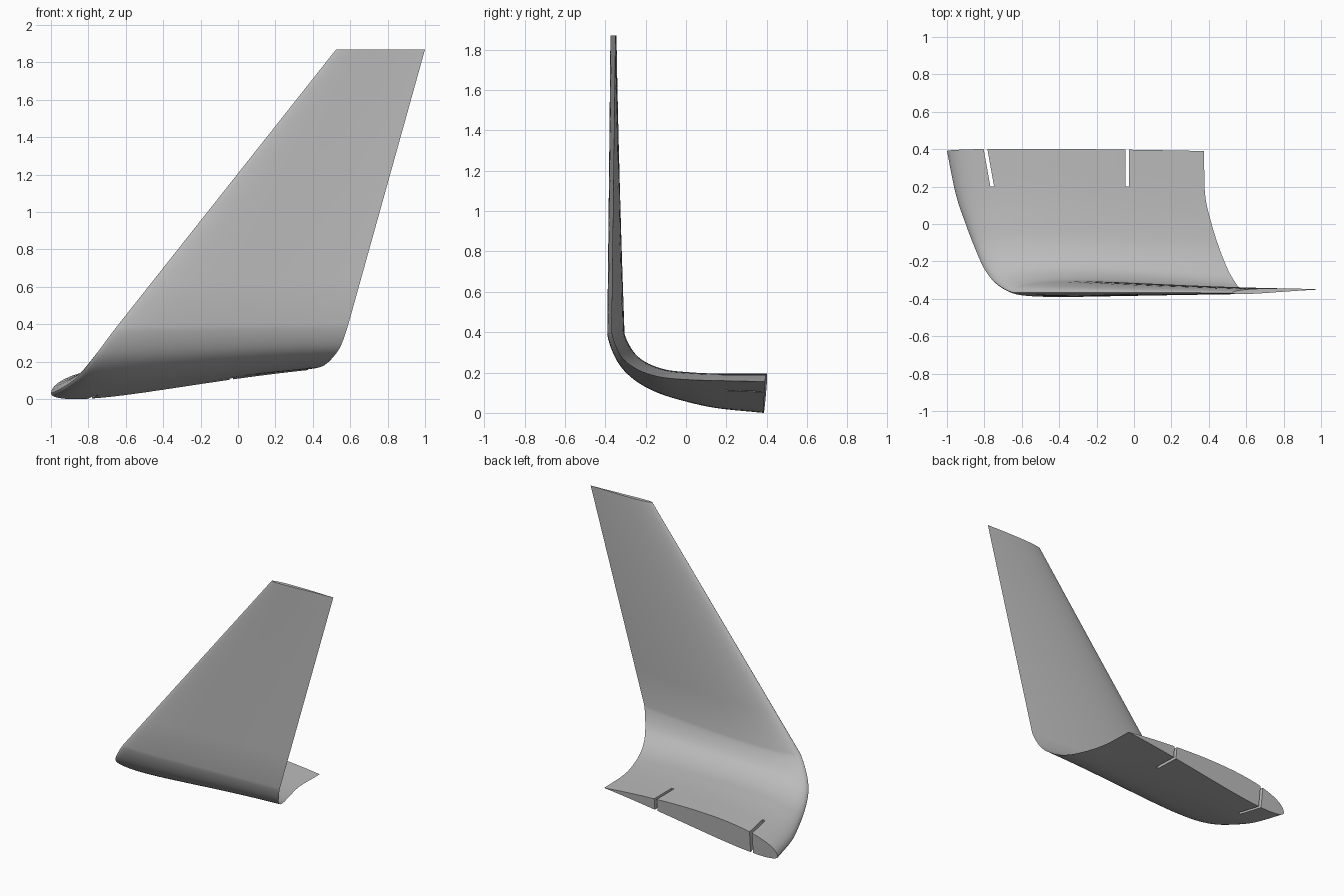
import bpy, bmesh, math
from mathutils import Vector

if "Cube" in bpy.data.objects:
    bpy.data.objects.remove(bpy.data.objects["Cube"], do_unlink=True)

grey = bpy.data.materials.new("plain grey")
grey.use_nodes = True
colour = (0.5, 0.5, 0.5, 1)
grey.diffuse_color = colour
grey.node_tree.nodes["Principled BSDF"].inputs["Base Color"].default_value = colour

# Stations: leading edge xyz, trailing edge xyz, cant angle, upper and lower fullness
STATIONS = [
    (-1.0, .39, .03, .375, .39, .155, 6, .085, .044),
    (-.953, .16, .052, .38, .16, .16, 9, .076, .042),
    (-.9, 0, .085, .415, 0, .165, 16, .068, .038),
    (-.85, -.13, .125, .46, -.14, .18, 28, .06, .034),
    (-.8, -.24, .185, .505, -.25, .22, 44, .055, .03),
    (-.74, -.315, .265, .55, -.325, .285, 64, .052, .027),
    (-.65, -.365, .385, .59, -.37, .4, 88, .05, .025),
]
TIP = Vector((.525, -.368, 1.87, 1, -.35, 1.87, 90, .035, .025))


def smooth_stations(rows, steps):
    """Catmull-Rom through the blend, ending tangent to the straight blade."""
    pts = [Vector(r) for r in rows]
    pts = [pts[0] * 2 - pts[1]] + pts + [pts[-1].lerp(TIP, .08)]
    out = []
    for a, b, c, d in zip(pts, pts[1:], pts[2:], pts[3:]):
        for i in range(steps):
            t = i / steps
            out.append((b * 2 + (c - a) * t + (a * 2 - b * 5 + c * 4 - d) * t * t
                        + (b * 3 - a - c * 3 + d) * t ** 3) / 2)
    return out + [pts[-2].lerp(TIP, i / 6) for i in range(7)]


def fullness(t):
    return 10 * (.2969 * math.sqrt(t) - .126 * t - .3516 * t ** 2
                 + .2843 * t ** 3 - .1036 * t ** 4)


def section(s, n=28):
    lead, trail = Vector(s[0:3]), Vector(s[3:6])
    cant = math.radians(s[6])
    normal = Vector((0, math.sin(cant), math.cos(cant)))
    chord = (trail - lead).length
    ring = []
    for k in range(2 * n):
        t = (1 + math.cos(math.pi * k / n)) / 2
        if k < n:
            h = s[7] * fullness(t)
        else:
            h = -s[8] * fullness(t) * (1 - .9 * t)
        ring.append(lead.lerp(trail, t) + normal * chord * h)
    return ring


def make_object(name, bm):
    bmesh.ops.recalc_face_normals(bm, faces=bm.faces)
    mesh = bpy.data.meshes.new(name)
    bm.to_mesh(mesh)
    bm.free()
    mesh.materials.append(grey)
    ob = bpy.data.objects.new(name, mesh)
    bpy.context.collection.objects.link(ob)
    return ob


# Winglet skin: lofted aerofoil sections with flat ends
bm = bmesh.new()
rings = [[bm.verts.new(p) for p in section(s)] for s in smooth_stations(STATIONS, 6)]
for low, high in zip(rings, rings[1:]):
    for i in range(len(low)):
        j = (i + 1) % len(low)
        bm.faces.new((low[i], low[j], high[j], high[i]))
bm.faces.new(rings[0])
bm.faces.new(rings[-1])
winglet = make_object("winglet", bm)


# Slots through the root, each from its open end to its closed end
def slot_cutter(name, x_open, x_end, width=.02):
    bm = bmesh.new()
    slope = (x_open - x_end) / .19
    corners = [(x_end, .2), (x_end + slope * .3, .5)]
    outline = [(x + sx * width / 2, y) for (x, y), signs in
               zip(corners, ((-1, 1), (1, -1))) for sx in signs]
    base = bm.faces.new([bm.verts.new((x, y, -.2)) for x, y in outline])
    top = bmesh.ops.extrude_face_region(bm, geom=[base])["geom"]
    bmesh.ops.translate(bm, vec=(0, 0, .7),
                        verts=[g for g in top if isinstance(g, bmesh.types.BMVert)])
    ob = make_object(name, bm)
    ob.hide_render = True
    return ob


bpy.context.view_layer.objects.active = winglet
winglet.select_set(True)
for name, x_open, x_end in (("front_slot_cutter", -.792, -.758),
                            ("rear_slot_cutter", -.036, -.036)):
    cutter = slot_cutter(name, x_open, x_end)
    mod = winglet.modifiers.new("slot", "BOOLEAN")
    mod.operation = "DIFFERENCE"
    mod.solver = "EXACT"
    mod.object = cutter
    bpy.ops.object.modifier_apply(modifier=mod.name)
    bpy.data.objects.remove(cutter, do_unlink=True)

bpy.ops.object.shade_smooth_by_angle(angle=math.radians(35))
